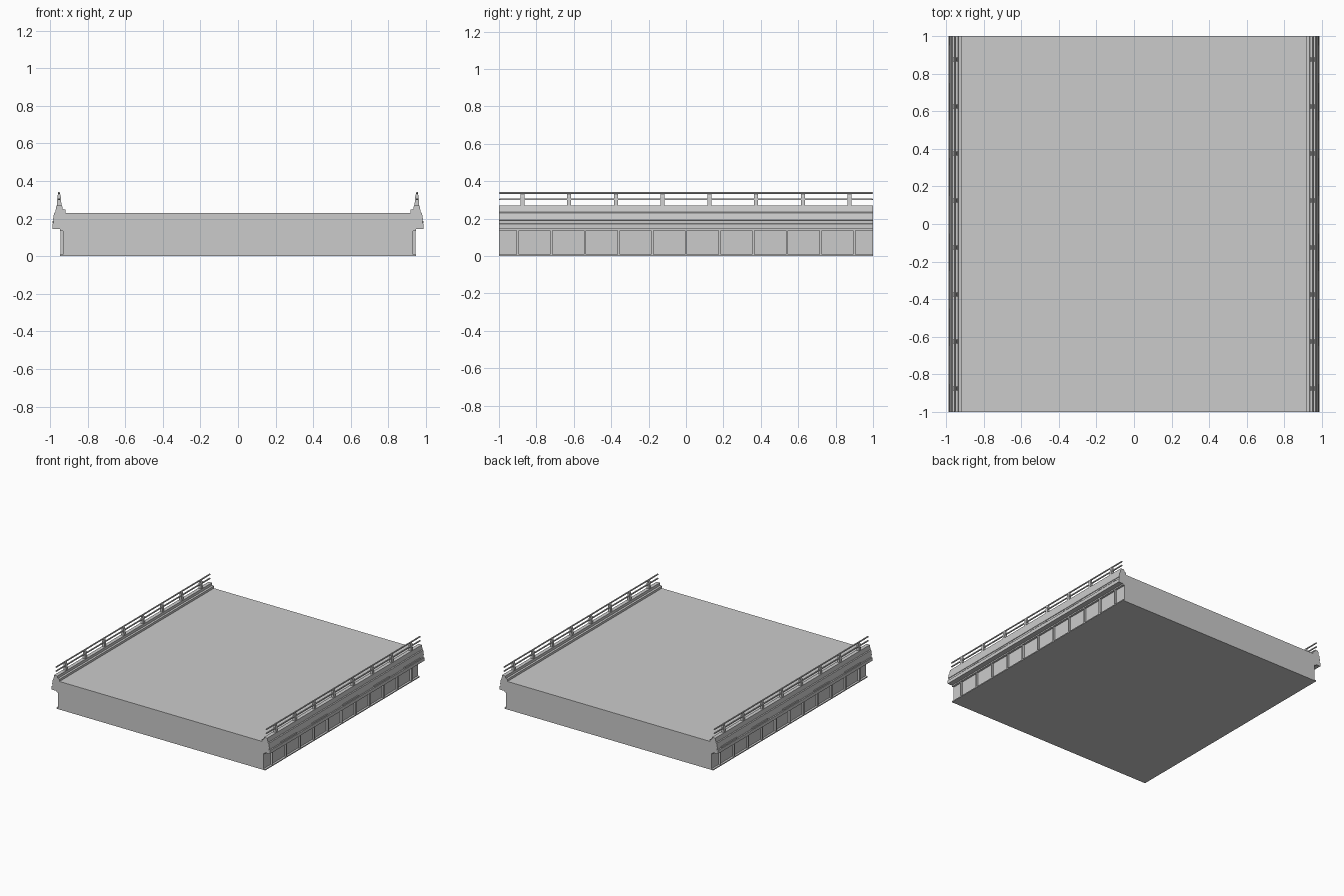
import bpy, bmesh

old = bpy.data.objects.get("Cube")
if old:
    bpy.data.objects.remove(old, do_unlink=True)

concrete = bpy.data.materials.new("concrete grey")
concrete.use_nodes = True
GREY = (0.6, 0.6, 0.6, 1)
concrete.diffuse_color = GREY
concrete.node_tree.nodes["Principled BSDF"].inputs["Base Color"].default_value = GREY


def finish(name, bm):
    bmesh.ops.recalc_face_normals(bm, faces=bm.faces)
    mesh = bpy.data.meshes.new(name)
    bm.to_mesh(mesh)
    bm.free()
    mesh.materials.append(concrete)
    obj = bpy.data.objects.new(name, mesh)
    bpy.context.collection.objects.link(obj)
    return obj


def extrude(name, profile, y0=-1.0, y1=1.0):
    """Sweep an x-z profile along y."""
    bm = bmesh.new()
    face = bm.faces.new([bm.verts.new((x, y0, z)) for x, z in profile])
    new = bmesh.ops.extrude_face_region(bm, geom=[face])["geom"]
    verts = [v for v in new if isinstance(v, bmesh.types.BMVert)]
    bmesh.ops.translate(bm, verts=verts, vec=(0, y1 - y0, 0))
    return finish(name, bm)


def box(name, x0, x1, z0, z1, y0=-1.0, y1=1.0):
    return extrude(name, [(x0, z0), (x1, z0), (x1, z1), (x0, z1)], y0, y1)


def rail(name, x, z, radius):
    obj = extrude(name, [(x - radius, z), (x, z - radius), (x + radius, z), (x, z + radius)])
    bevel = obj.modifiers.new("round", "BEVEL")
    bevel.width = radius * 0.55
    return obj


# Deck slab and the closed box girder below it
box("deck_slab", -0.96, 0.96, 0.145, 0.23)
box("box_girder", -0.93, 0.93, 0.0, 0.145)

# Edge beam with kerb and tapering parapet
EDGE = [(0.915, 0.145), (0.988, 0.145), (0.988, 0.172), (0.981, 0.175),
        (0.981, 0.19), (0.985, 0.192), (0.978, 0.23), (0.972, 0.235),
        (0.966, 0.27), (0.936, 0.27), (0.933, 0.25), (0.918, 0.248), (0.918, 0.23)]
POST = [(0.939, 0.265), (0.964, 0.265), (0.961, 0.315), (0.956, 0.34),
        (0.949, 0.34), (0.942, 0.315)]

for side, s in (("left", 1), ("right", -1)):
    extrude(side + "_edge_beam", [(s * x, z) for x, z in EDGE])

    # Girder flanges and web stiffeners
    box(side + "_bottom_flange", s * 0.92, s * 0.947, 0.0, 0.008)
    box(side + "_top_flange", s * 0.92, s * 0.947, 0.135, 0.145)
    for i in range(11):
        y = (i - 5) * 0.18
        box(f"{side}_stiffener_{i + 1}", s * 0.925, s * 0.945, 0.008, 0.135, y - 0.006, y + 0.006)

    # Drip strips under the fascia
    for i in range(5):
        y = -0.75 + i * 0.4
        box(f"{side}_drip_strip_{i + 1}", s * 0.975, s * 0.987, 0.175, 0.186, y - 0.1, y + 0.1)

    # Railing
    for i in range(8):
        y = (i - 3.5) * 0.25
        extrude(f"{side}_rail_post_{i + 1}", [(s * x, z) for x, z in POST], y - 0.011, y + 0.011)
    rail(side + "_lower_rail", s * 0.953, 0.303, 0.008)
    rail(side + "_upper_rail", s * 0.953, 0.336, 0.008)
